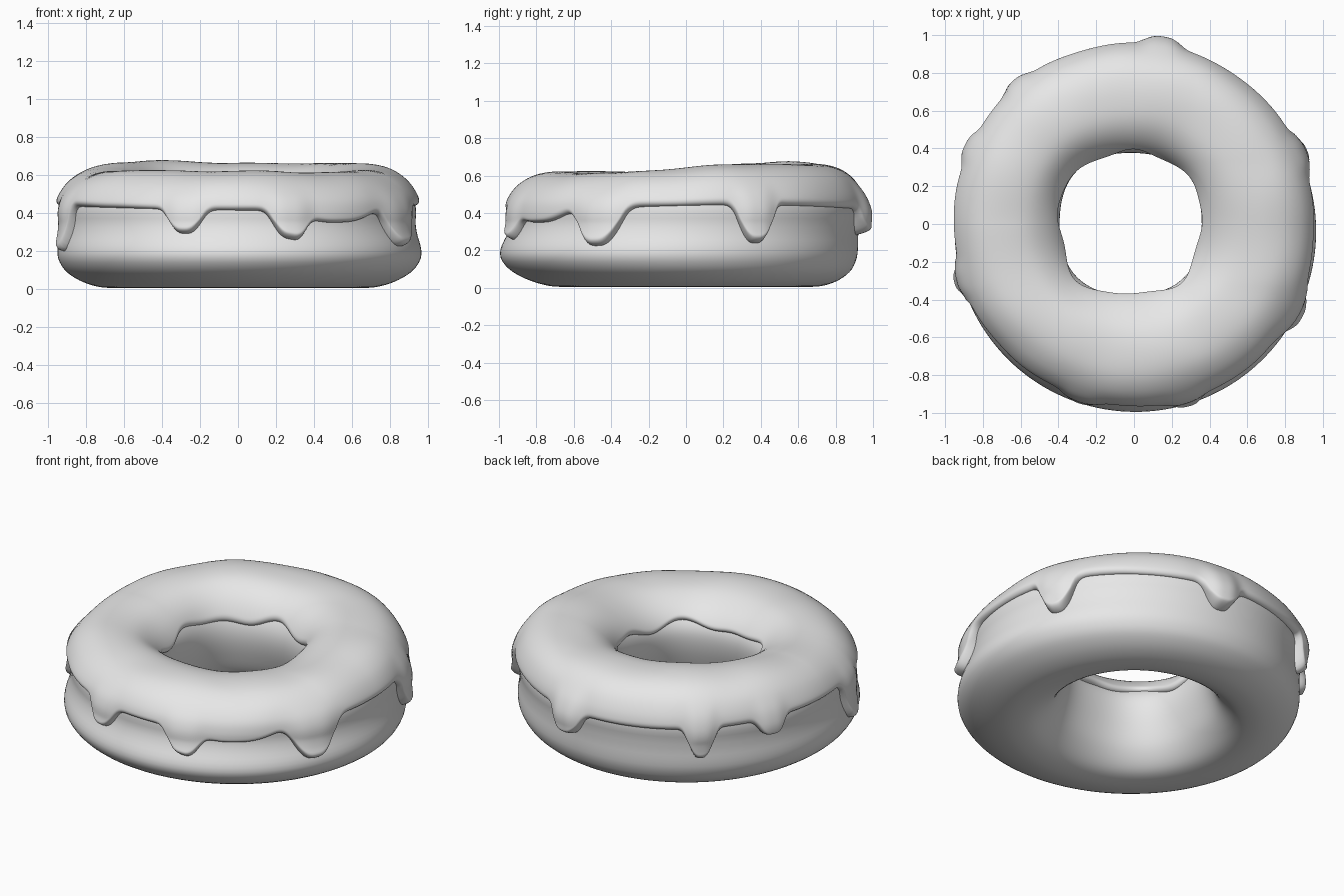
import bpy, bmesh, math
from mathutils import Vector, noise

if "Cube" in bpy.data.objects:
    bpy.data.objects.remove(bpy.data.objects["Cube"])

# Dough cross-section (radius, height), bottom -> outside -> top -> hole
PROFILE = [(.68, .006), (.80, .03), (.90, .085), (.948, .15), (.955, .21), (.938, .29),
           (.932, .35), (.936, .41), (.92, .48), (.87, .55), (.79, .597), (.68, .612),
           (.56, .595), (.465, .54), (.405, .46), (.388, .37), (.41, .25), (.465, .12), (.56, .03)]
# Icing drips: angle, depth, half width (degrees), extra thickness
DRIPS = [(331, .205, 8, .025), (23, .20, 6, .03), (81, .135, 6, .045), (130, .18, 4.5, .025),
         (155, .09, 5, .025), (198, .24, 5.5, .02), (253, .13, 6, .02), (286.5, .145, 6, .02),
         (304, .07, 14, .0)]
THICK = .03


def smooth(a, b, v):
    t = max(0, min(1, (v - a) / (b - a)))
    return t * t * (3 - 2 * t)


def resample(pts, count):
    """Closed smooth curve through pts, evenly spaced."""
    fine, n = [], len(pts)
    for i in range(n):
        p0, p1, p2, p3 = (Vector(pts[(i + k) % n]) for k in (-1, 0, 1, 2))
        for j in range(20):
            t = j / 20
            fine.append(.5 * (2 * p1 + (p2 - p0) * t + (2 * p0 - 5 * p1 + 4 * p2 - p3) * t * t
                              + (3 * p1 - p0 - 3 * p2 + p3) * t ** 3))
    fine.append(fine[0])
    total = sum((b - a).length for a, b in zip(fine, fine[1:]))
    out, run, target = [], 0, 0
    for a, b in zip(fine, fine[1:]):
        seg = (b - a).length
        while len(out) < count and run + seg >= target:
            out.append(a.lerp(b, (target - run) / seg))
            target += total / count
        run += seg
    return out, total / count


N = 400
CURVE, STEP = resample(PROFILE, N)
TOP = max(range(N), key=lambda i: CURVE[i].y)


def curve_at(u):
    i = int(u)
    return CURVE[i % N].lerp(CURVE[(i + 1) % N], u - i)


def find_height(z, outer):
    """Curve position where the outside or hole wall reaches height z."""
    i = TOP
    d = -1 if outer else 1
    while CURVE[(i + d) % N].y > z:
        i += d
    a, b = CURVE[i % N].y, CURVE[(i + d) % N].y
    return i + d * (a - z) / (a - b)


def place(ang, r, z):
    """Uneven hand-made shape shared by dough and icing."""
    s, c = math.sin(ang), math.cos(ang)
    bulge = -.03 * s + .012 * math.cos(ang + .87)
    r += bulge * smooth(.66, .9, r) * math.exp(-((z - .17) / .13) ** 2)
    z += (.028 * s + .008 * math.sin(3 * ang + .5)) * smooth(.35, .62, z)
    hole = 1 - smooth(.36, .66, r)
    r += .012 * hole * math.cos(4 * ang + math.pi)
    return Vector((r * c - .018 * hole, r * s, z))


def tube(name, rings, mat):
    """Closed ring of closed cross-sections."""
    bm = bmesh.new()
    vs = [[bm.verts.new(p) for p in ring] for ring in rings]
    n, m = len(vs), len(vs[0])
    for i in range(n):
        for j in range(m):
            a, b = vs[i], vs[(i + 1) % n]
            bm.faces.new((a[j], b[j], b[(j + 1) % m], a[(j + 1) % m]))
    bmesh.ops.recalc_face_normals(bm, faces=bm.faces)
    me = bpy.data.meshes.new(name)
    bm.to_mesh(me)
    bm.free()
    for p in me.polygons:
        p.use_smooth = True
    me.materials.append(mat)
    ob = bpy.data.objects.new(name, me)
    bpy.context.collection.objects.link(ob)
    return ob


grey = bpy.data.materials.new("light_grey")
grey.diffuse_color = (.8, .8, .8, 1)
grey.use_nodes = True
grey.node_tree.nodes["Principled BSDF"].inputs["Base Color"].default_value = grey.diffuse_color

# Dough ring
dough = []
for i in range(160):
    a = math.tau * i / 160
    dough.append([place(a, *CURVE[k]) for k in range(0, N, 5)])
tube("dough", dough, grey)

# Icing shell with drips
icing = []
SEG, ROW = 480, 56
for i in range(SEG):
    a = math.tau * i / SEG
    edge, extra = .428 + .012 * math.sin(2 * a + 1.2), 0
    for ang, depth, width, fat in DRIPS:
        d = abs((math.degrees(a) - ang + 180) % 360 - 180)
        g = math.exp(-(d / width) ** 3)
        edge -= depth * g
        extra += fat * g
    u0 = find_height(edge, True)
    u1 = find_height(.455 + .018 * math.sin(5 * a) + .012 * math.sin(8 * a + 2), False)
    over, under = [], []
    for k in range(ROW + 1):
        t = .5 - .5 * math.cos(math.pi * k / ROW)
        u = u0 + (u1 - u0) * t
        p = curve_at(u)
        tan = (curve_at(u + 2) - curve_at(u - 2)).normalized()
        nor = Vector((tan.y, -tan.x))
        # rounded rims, thicker drips, gentle lumps
        dist = min(u - u0, u1 - u) * STEP
        rim = math.sqrt(max(0, 1 - (1 - min(1, dist / .028)) ** 2))
        h = THICK + extra * (1 - smooth(.36, .56, p.y)) * (1 if t < .5 else 0)
        h += .012 * noise.noise(Vector((math.cos(a) * p.x * 3, math.sin(a) * p.x * 3, p.y * 3)))
        q = p + nor * (h * rim)
        over.append(place(a, q.x, q.y))
        if 0 < k < ROW:
            w = p - nor * .004
            under.append(place(a, w.x, w.y))
    icing.append(over + under[::-1])
tube("icing", icing, grey)
